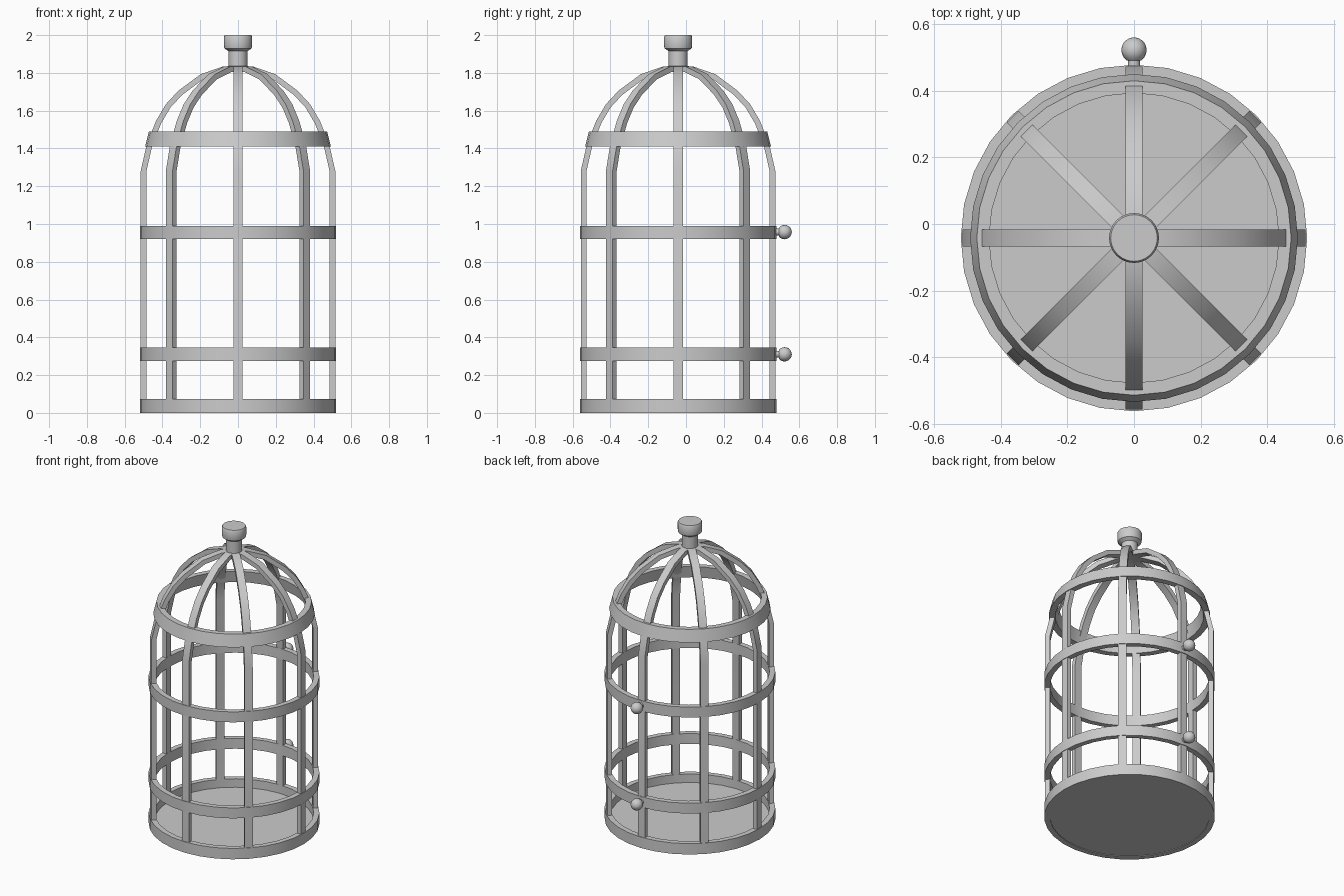
import bpy, bmesh, math
from mathutils import Vector, Matrix

if "Cube" in bpy.data.objects:
    bpy.data.objects.remove(bpy.data.objects["Cube"])

CY = -0.042  # cage axis, shifted forward so the rear knobs fit the bounds


def finish(bm, name, matrix):
    bmesh.ops.remove_doubles(bm, verts=bm.verts, dist=1e-5)
    bmesh.ops.recalc_face_normals(bm, faces=bm.faces)
    me = bpy.data.meshes.new(name)
    bm.to_mesh(me)
    bm.free()
    ob = bpy.data.objects.new(name, me)
    ob.matrix_world = matrix
    bpy.context.collection.objects.link(ob)
    bpy.ops.object.select_all(action='DESELECT')
    ob.select_set(True)
    bpy.context.view_layer.objects.active = ob
    bpy.ops.object.shade_smooth_by_angle(angle=math.radians(35))
    return ob


def lathe(name, profile, sides, matrix, closed=False):
    """Spin an (r, z) profile around z; closed makes a ring section."""
    bm = bmesh.new()
    rows = [[bm.verts.new((r * math.cos(2 * math.pi * i / sides),
                           r * math.sin(2 * math.pi * i / sides), z))
             for i in range(sides)] for r, z in profile]
    n = len(rows)
    for k in range(n if closed else n - 1):
        a, b = rows[k], rows[(k + 1) % n]
        for i in range(sides):
            j = (i + 1) % sides
            bm.faces.new((a[i], a[j], b[j], b[i]))
    if not closed:
        bm.faces.new(rows[0])
        bm.faces.new(rows[-1])
    return finish(bm, name, matrix)


def bar(name, path, width, depth, matrix):
    """Sweep a flat rectangular section along an (r, z) path."""
    bm = bmesh.new()
    pts = [Vector(p) for p in path]
    rows = []
    for k, p in enumerate(pts):
        d0 = (p - pts[max(k - 1, 0)]).normalized()
        d1 = (pts[min(k + 1, len(pts) - 1)] - p).normalized()
        t = (d0 + d1).normalized()
        n = Vector((t.y, -t.x)) * depth / 2
        rows.append([bm.verts.new((p.x + s * n.x, w * width / 2, p.y + s * n.y))
                     for s, w in ((1, -1), (1, 1), (-1, 1), (-1, -1))])
    for a, b in zip(rows, rows[1:]):
        for i in range(4):
            j = (i + 1) % 4
            bm.faces.new((a[i], a[j], b[j], b[i]))
    bm.faces.new(rows[0])
    bm.faces.new(rows[-1])
    return finish(bm, name, matrix)


axis = Matrix.Translation((0, CY, 0))

# Horizontal hoops
for name, z0, z1 in (("base_ring", 0, 0.073), ("lower_hoop", 0.275, 0.345),
                     ("middle_hoop", 0.92, 0.99)):
    lathe(name, [(0.485, z0), (0.52, z0), (0.52, z1), (0.485, z1)], 32, axis, True)
lathe("upper_hoop", [(0.452, 1.41), (0.492, 1.41), (0.472, 1.49), (0.435, 1.49)],
      32, axis, True)

# Floor plate
lathe("floor", [(0.5, 0.004), (0.5, 0.016)], 32, axis)

# Eight bars bending into the dome
path = [(0.5, 0.01), (0.5, 1.28), (0.468, 1.42), (0.42, 1.54), (0.37, 1.625),
        (0.305, 1.695), (0.19, 1.78), (0.08, 1.818), (0, 1.825)]
for i in range(8):
    bar(f"bar_{i + 1}", path, 0.05, 0.03, axis @ Matrix.Rotation(i * math.pi / 4, 4, 'Z'))

# Finial on top
lathe("finial", [(0.05, 1.835), (0.05, 1.915), (0.072, 1.93), (0.075, 1.945),
                 (0.075, 1.99), (0.07, 2.0)], 24, axis)

# Round knobs on the back, with short necks
R = 0.038
prof = [(0.018, 0), (0.018, 0.035)] + [
    (R * math.sin(a), 0.065 - R * math.cos(a))
    for a in (math.pi * k / 10 for k in range(2, 10))] + [(0.002, 0.065 + R)]
for name, z in (("lower_knob", 0.31), ("upper_knob", 0.957)):
    lathe(name, prof, 16, Matrix.Translation((0, 0.457, z)) @ Matrix.Rotation(-math.pi / 2, 4, 'X'))
